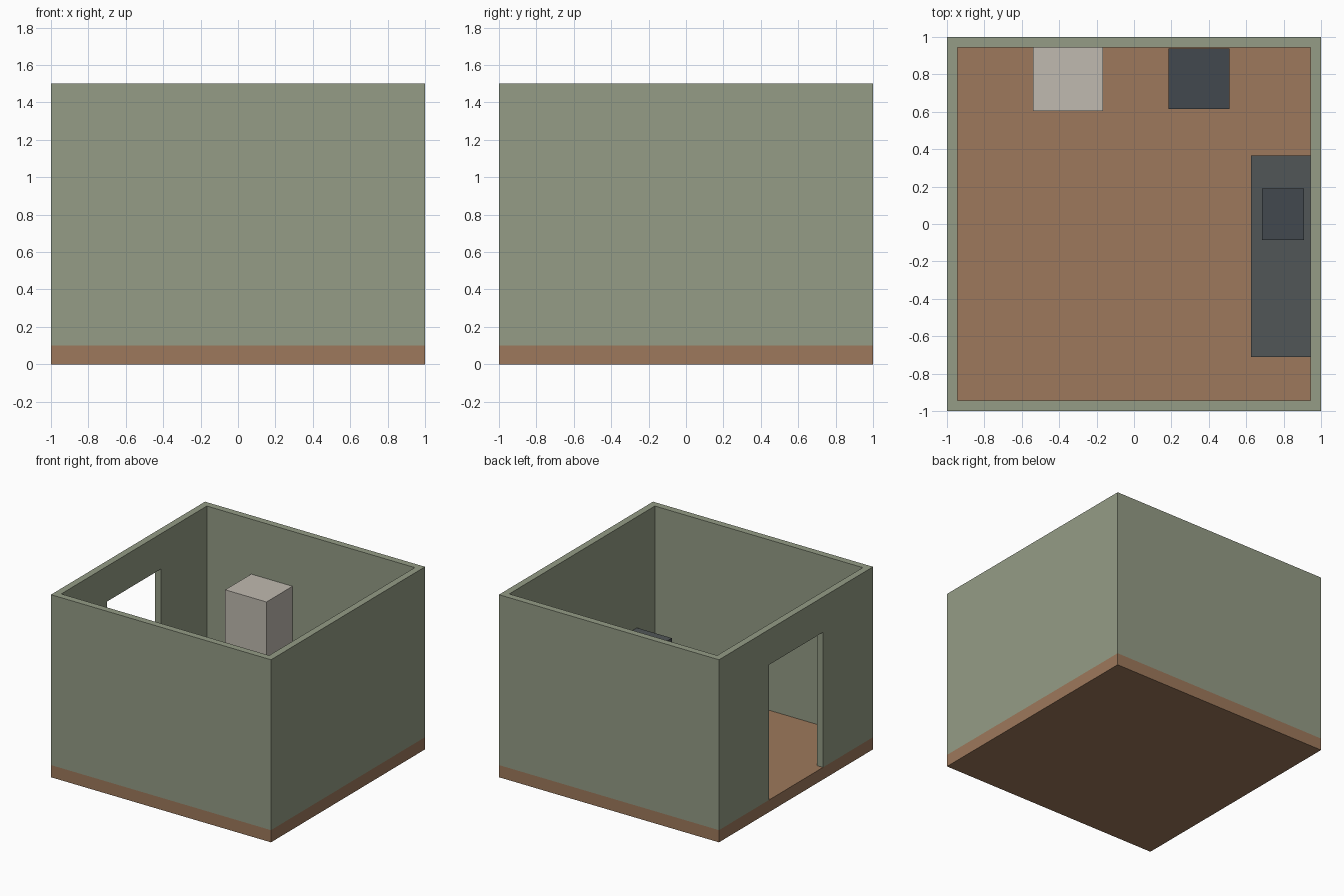
import bpy
import bmesh

if "Cube" in bpy.data.objects:
    bpy.data.objects.remove(bpy.data.objects["Cube"])

FLOOR = 0.10
WALL_TOP = 1.50
INNER = 0.945


def material(name, rgb):
    mat = bpy.data.materials.new(name)
    mat.diffuse_color = (*[(c / 255) ** 2.2 for c in rgb], 1)
    mat.use_nodes = True
    mat.node_tree.nodes["Principled BSDF"].inputs["Base Color"].default_value = mat.diffuse_color
    return mat


def box(name, x, y, z, mat=None):
    """Box spanning the given (min, max) ranges."""
    bm = bmesh.new()
    bmesh.ops.create_cube(bm, size=1)
    for v in bm.verts:
        v.co = [r[0] if c < 0 else r[1] for c, r in zip(v.co, (x, y, z))]
    mesh = bpy.data.meshes.new(name)
    bm.to_mesh(mesh)
    bm.free()
    obj = bpy.data.objects.new(name, mesh)
    bpy.context.collection.objects.link(obj)
    if mat:
        mesh.materials.append(mat)
    return obj


def cut(obj, cutter):
    """Subtract the cutter from obj and remove it."""
    cutter.hide_render = True
    mod = obj.modifiers.new("cut", 'BOOLEAN')
    mod.operation = 'DIFFERENCE'
    mod.solver = 'EXACT'
    mod.object = cutter
    bpy.context.view_layer.objects.active = obj
    bpy.ops.object.modifier_apply(modifier=mod.name)
    bpy.data.objects.remove(cutter)


wood = material("wood_floor", (156, 120, 92))
paint = material("wall_paint", (147, 155, 133))
enamel = material("fridge_enamel", (190, 184, 174))
stone = material("worktop_stone", (82, 87, 88))
dark = material("dark_metal", (68, 74, 80))

# Floor slab
box("floor", (-1, 1), (-1, 1), (0, FLOOR), wood)

# Walls, hollow and open on top, with a doorway on the left
walls = box("walls", (-1, 1), (-1, 1), (FLOOR, WALL_TOP), paint)
cut(walls, box("room_cutter", (-INNER, INNER), (-INNER, INNER), (-0.5, 2)))
cut(walls, box("door_cutter", (-1.2, -0.8), (-0.35, 0.35), (-0.5, 1.21)))

# Fridge and stove along the back wall
box("fridge", (-0.54, -0.165), (0.605, 0.943), (FLOOR, 1.05), enamel)
box("stove", (0.185, 0.51), (0.615, 0.938), (FLOOR, 0.59), dark)

# Counter along the right wall, with the sink plate on top
box("counter", (0.625, 0.943), (-0.71, 0.365), (FLOOR, 0.59), stone)
box("sink", (0.685, 0.91), (-0.085, 0.19), (0.57, 0.605), dark)
